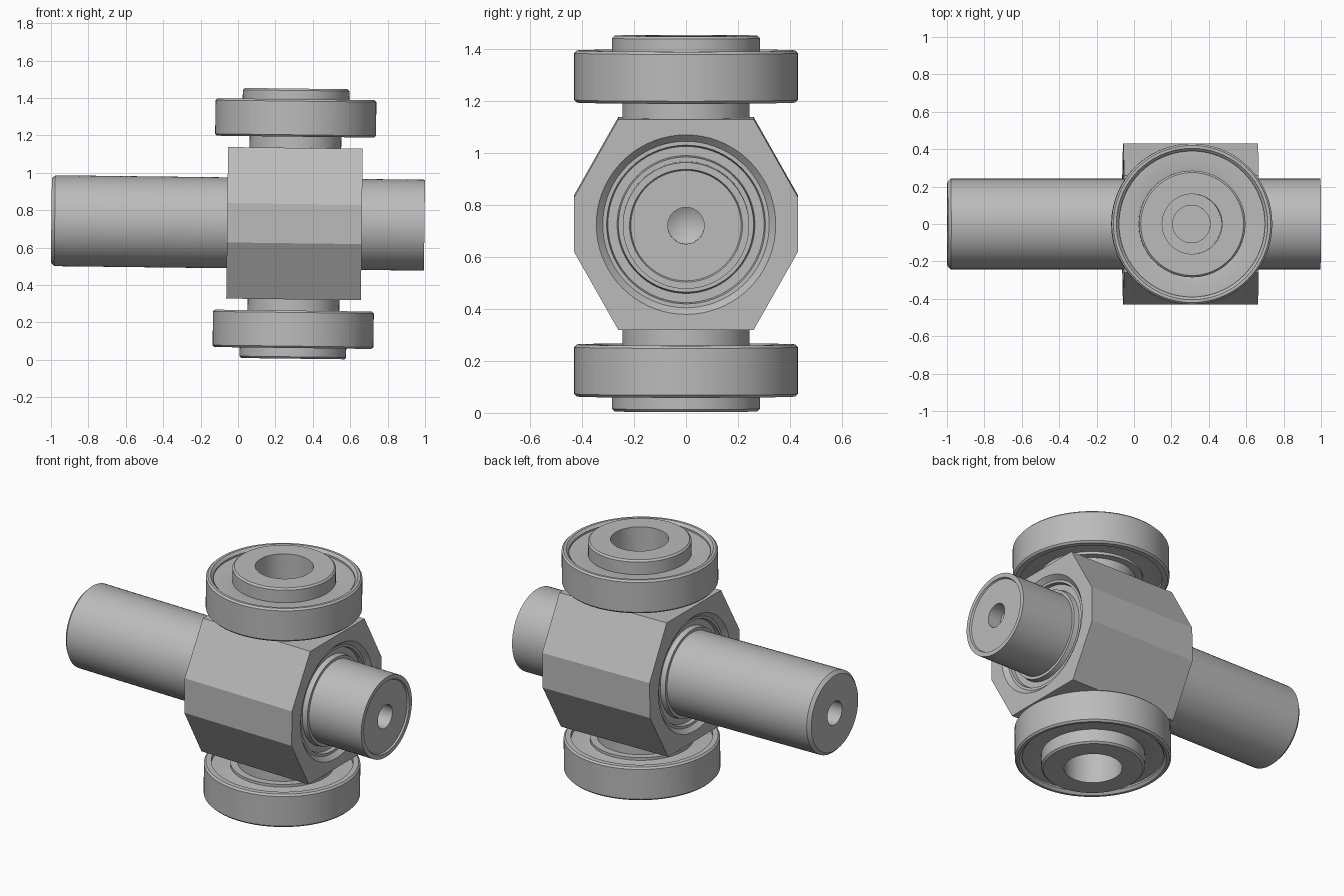
import bpy, bmesh, math
from mathutils import Matrix, Vector

if "Cube" in bpy.data.objects:
    bpy.data.objects.remove(bpy.data.objects["Cube"])

steel = bpy.data.materials.new("steel grey")
steel.use_nodes = True
GREY = (0.5, 0.5, 0.5, 1)
steel.diffuse_color = GREY
steel.node_tree.nodes["Principled BSDF"].inputs["Base Color"].default_value = GREY

# The whole assembly leans very slightly about y
PLACE = Matrix.Translation((0.302, 0, 0.728)) @ Matrix.Rotation(0.0122, 4, "Y")
UP = Matrix.Identity(4)
DOWN = Matrix.Rotation(math.pi, 4, "X")
RIGHT = Matrix.Rotation(math.pi / 2, 4, "Y")
LEFT = Matrix.Rotation(-math.pi / 2, 4, "Y")


def finish(name, bm, matrix, smooth=True):
    bmesh.ops.recalc_face_normals(bm, faces=bm.faces)
    mesh = bpy.data.meshes.new(name)
    bm.to_mesh(mesh)
    bm.free()
    mesh.materials.append(steel)
    obj = bpy.data.objects.new(name, mesh)
    bpy.context.collection.objects.link(obj)
    obj.matrix_world = PLACE @ matrix
    if smooth:
        bpy.ops.object.select_all(action="DESELECT")
        obj.select_set(True)
        bpy.context.view_layer.objects.active = obj
        bpy.ops.object.shade_smooth_by_angle(angle=math.radians(25))
    return obj


def lathe(name, profile, matrix, closed=False):
    """Spin (radius, height) points about the local z axis."""
    bm = bmesh.new()
    points = profile + profile[:1] if closed else profile
    verts = [bm.verts.new((r, 0, h)) for r, h in points]
    edges = [bm.edges.new(pair) for pair in zip(verts, verts[1:])]
    bmesh.ops.spin(bm, geom=verts + edges, cent=(0, 0, 0), axis=(0, 0, 1),
                   angle=math.tau, steps=72)
    bmesh.ops.remove_doubles(bm, verts=bm.verts, dist=1e-5)
    return finish(name, bm, matrix)


# Central block: an eight-sided prism along x
half = [(0.26, 0.405), (0.43, 0.105), (0.43, -0.105), (0.26, -0.405)]
outline = half + [(-y, z) for y, z in reversed(half)]
bm = bmesh.new()
face = bm.faces.new([bm.verts.new((-0.36, y, z)) for y, z in outline])
extruded = bmesh.ops.extrude_face_region(bm, geom=[face])["geom"]
bmesh.ops.translate(bm, vec=Vector((0.72, 0, 0)),
                    verts=[v for v in extruded if isinstance(v, bmesh.types.BMVert)])
block = finish("central_block", bm, UP, smooth=False)

# Bearing seats bored into both ends of the block
for side, turn in (("right", LEFT), ("left", RIGHT)):
    cutter = lathe(side + "_seat_cutter",
                   [(0, 0.28), (0.32, 0.28), (0.32, 0.335), (0.345, 0.36),
                    (0.345, 0.42), (0, 0.42)], turn)
    cutter.hide_render = True
    cut = block.modifiers.new(side + "_seat", "BOOLEAN")
    cut.object = cutter
    cut.solver = "EXACT"
    bpy.context.view_layer.objects.active = block
    bpy.ops.object.modifier_apply(modifier=cut.name)
    bpy.data.objects.remove(cutter)

    # Inset bearing: outer race, shield and inner race
    lathe(side + "_shaft_bearing",
          [(0.24, 0.27), (0.32, 0.27), (0.32, 0.335), (0.305, 0.335), (0.30, 0.315),
           (0.265, 0.315), (0.26, 0.345), (0.24, 0.345)], turn, closed=True)

# Shaft with drilled centres and a shallow recess in its left end
lathe("shaft",
      [(0, -1.17), (0.07, -1.21), (0.07, -1.30), (0.225, -1.30), (0.243, -1.282),
       (0.243, 0.695), (0.217, 0.695), (0.212, 0.685), (0.07, 0.685), (0.07, 0.60),
       (0, 0.56)], RIGHT)

for side, turn in (("top", UP), ("bottom", DOWN)):
    # Pin with stepped bore
    lathe(side + "_pin",
          [(0, 0.26), (0.075, 0.26), (0.075, 0.32), (0.10, 0.32), (0.10, 0.42),
           (0.16, 0.42), (0.16, 0.722), (0.275, 0.722), (0.285, 0.712),
           (0.285, 0.47), (0.245, 0.47), (0.245, 0.39)], turn)
    # Roller outer race with rounded rims
    lathe(side + "_roller",
          [(0.39, 0.465), (0.42, 0.465), (0.43, 0.475), (0.43, 0.655), (0.42, 0.665),
           (0.405, 0.665), (0.39, 0.65), (0.39, 0.48)], turn, closed=True)
    # Recessed shield between the races
    lathe(side + "_shield",
          [(0.28, 0.485), (0.30, 0.49), (0.392, 0.49), (0.392, 0.64),
           (0.30, 0.64), (0.28, 0.635)], turn, closed=True)
